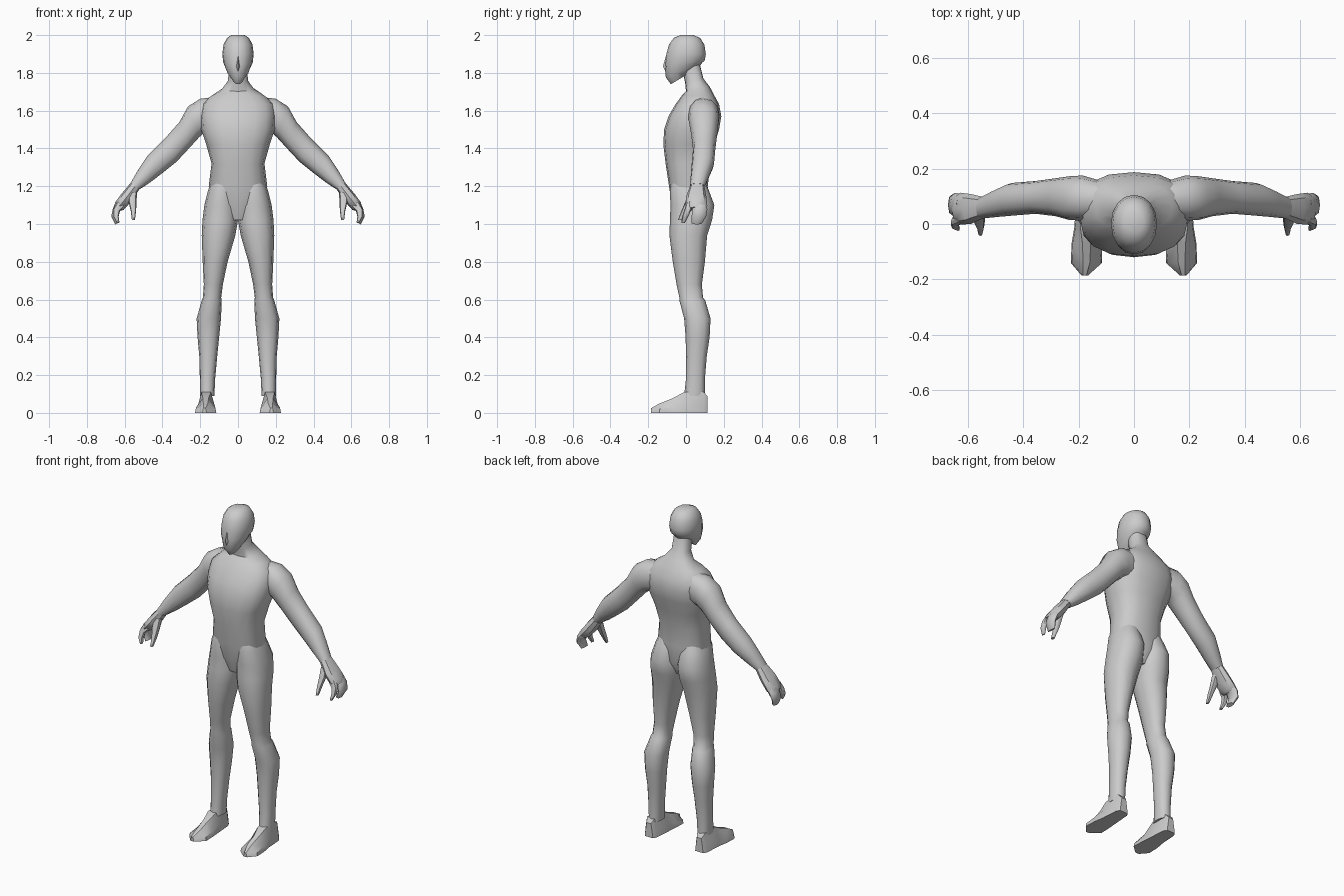
import bpy, bmesh, math


def finish(name, bm, mirror, angle):
    bmesh.ops.recalc_face_normals(bm, faces=bm.faces)
    me = bpy.data.meshes.new(name)
    bm.to_mesh(me)
    bm.free()
    ob = bpy.data.objects.new(name, me)
    bpy.context.collection.objects.link(ob)
    if mirror:
        ob.modifiers.new("mirror", 'MIRROR').use_clip = False
    bpy.ops.object.select_all(action='DESELECT')
    ob.select_set(True)
    bpy.context.view_layer.objects.active = ob
    bpy.ops.object.shade_smooth_by_angle(angle=math.radians(angle))
    return ob


def skin(name, sections, mirror=False, angle=45):
    """Bridge equal-sized point loops and cap both ends."""
    bm = bmesh.new()
    loops = [[bm.verts.new(p) for p in s] for s in sections]
    n = len(loops[0])
    for a, b in zip(loops, loops[1:]):
        for i in range(n):
            j = (i + 1) % n
            bm.faces.new((a[i], a[j], b[j], b[i]))
    bm.faces.new(loops[0])
    bm.faces.new(loops[-1])
    return finish(name, bm, mirror, angle)


def ring(xa, za, xb, zb, y0, y1, slope=0, n=12, e=0.88):
    """Rounded loop spanning edge points A-B in xz and y0-y1 in depth."""
    pts = []
    for i in range(n):
        t = 2 * math.pi * i / n
        c, s = math.cos(t), math.sin(t)
        u = math.copysign(abs(c) ** e, c) / 2
        v = math.copysign(abs(s) ** e, s) * (y1 - y0) / 2
        pts.append(((xa + xb) / 2 + u * (xb - xa), (y0 + y1) / 2 + v,
                    (za + zb) / 2 + u * (zb - za) + slope * v))
    return pts


def upright(x0, x1, z, y0, y1, slope=0, **k):
    return ring(x0, z, x1, z, y0, y1, slope, **k)


# torso and neck: half width, height, front, back, slope
torso = [(.06, 1.02, -.05, .08), (.12, 1.10, -.075, .12), (.155, 1.20, -.09, .115),
         (.14, 1.32, -.108, .13), (.168, 1.42, -.12, .15), (.195, 1.50, -.116, .175),
         (.20, 1.57, -.093, .187), (.19, 1.635, -.055, .175), (.14, 1.68, -.022, .15),
         (.085, 1.715, .0, .125, .2), (.052, 1.76, -.005, .092, .2), (.05, 1.86, -.03, .07)]
skin("torso", [upright(-w, w, *r, n=16, e=.82) for w, *r in torso])

# head, with the jaw loops tilted down towards the chin
head = [(.035, 2.0, -.03, .04), (.058, 1.985, -.065, .075), (.077, 1.95, -.09, .097),
        (.083, 1.90, -.104, .105), (.078, 1.855, -.11, .099, .1),
        (.06, 1.815, -.107, .085, .4), (.033, 1.785, -.08, .07, .6)]
skin("head", [upright(-w, w, *r, n=16, e=.95) for w, *r in head])

# nose wedge
skin("nose", [upright(-w, w, *r, n=4, e=1) for w, *r in
              [(.004, 1.89, -.106, -.09), (.014, 1.835, -.122, -.08),
               (.008, 1.80, -.106, -.08)]])

# legs
leg = [(.02, .14, 1.225, -.075, .10), (.008, .158, 1.18, -.086, .12),
       (.0, .178, 1.10, -.082, .15), (.0, .188, 1.02, -.085, .138),
       (.014, .192, .94, -.088, .112), (.055, .187, .80, -.07, .10),
       (.08, .181, .68, -.05, .084), (.089, .186, .61, -.035, .09),
       (.086, .192, .595, -.035, .102), (.09, .219, .50, -.01, .13),
       (.1, .214, .40, -.002, .125), (.11, .205, .30, .0, .11),
       (.121, .202, .18, .0, .10), (.125, .2, .09, -.01, .10)]
skin("leg", [upright(*r) for r in leg], mirror=True)

# feet: depth, inner x, outer x, top ridge half width, height
foot = [(.115, .142, .195, .015, .085), (.095, .13, .208, .025, .11),
        (-.01, .122, .215, .025, .11), (-.07, .117, .225, .015, .078),
        (-.14, .115, .228, .012, .05), (-.185, .165, .19, .006, .025)]
skin("foot", [[(a, y, 0), (b, y, 0), (b - .004, y, h * .4), ((a + b) / 2 + w, y, h),
               ((a + b) / 2 - w, y, h), (a + .004, y, h * .4)]
              for y, a, b, w, h in foot], mirror=True, angle=35)

# arms: upper edge x z, lower edge x z, front, back
arm = [(.10, 1.675, .10, 1.50, .03, .15), (.20, 1.663, .17, 1.49, .012, .175),
       (.265, 1.622, .205, 1.46, .015, .172), (.31, 1.54, .255, 1.405, .028, .165),
       (.385, 1.455, .325, 1.33, .037, .155), (.48, 1.36, .40, 1.27, .03, .148),
       (.53, 1.285, .465, 1.22, .025, .122), (.57, 1.215, .522, 1.183, .02, .098)]
skin("arm", [ring(*r) for r in arm], mirror=True)

# palm, curled finger block, index finger and thumb
hand = {
    "palm": [(.57, 1.215, .522, 1.183, .02, .098), (.617, 1.16, .56, 1.125, .0, .108),
             (.65, 1.115, .605, 1.075, -.002, .113), (.657, 1.09, .62, 1.07, .01, .10)],
    "fingers": [(.64, 1.125, .60, 1.09, .04, .105), (.662, 1.085, .622, 1.07, .033, .113),
                (.671, 1.04, .637, 1.045, .03, .108), (.65, .998, .628, 1.008, .03, .085)],
    "index_finger": [(.64, 1.12, .60, 1.09, .002, .035), (.66, 1.08, .625, 1.07, -.008, .028),
                     (.66, 1.04, .632, 1.04, -.02, .012), (.642, 1.005, .628, 1.01, -.025, -.005)],
    "thumb": [(.58, 1.17, .535, 1.165, .015, .06), (.58, 1.12, .537, 1.11, -.005, .035),
              (.568, 1.07, .54, 1.065, -.025, .01), (.562, 1.022, .546, 1.02, -.043, -.022)],
}
for name, rows in hand.items():
    skin(name, [ring(*r, n=8) for r in rows], mirror=True)
